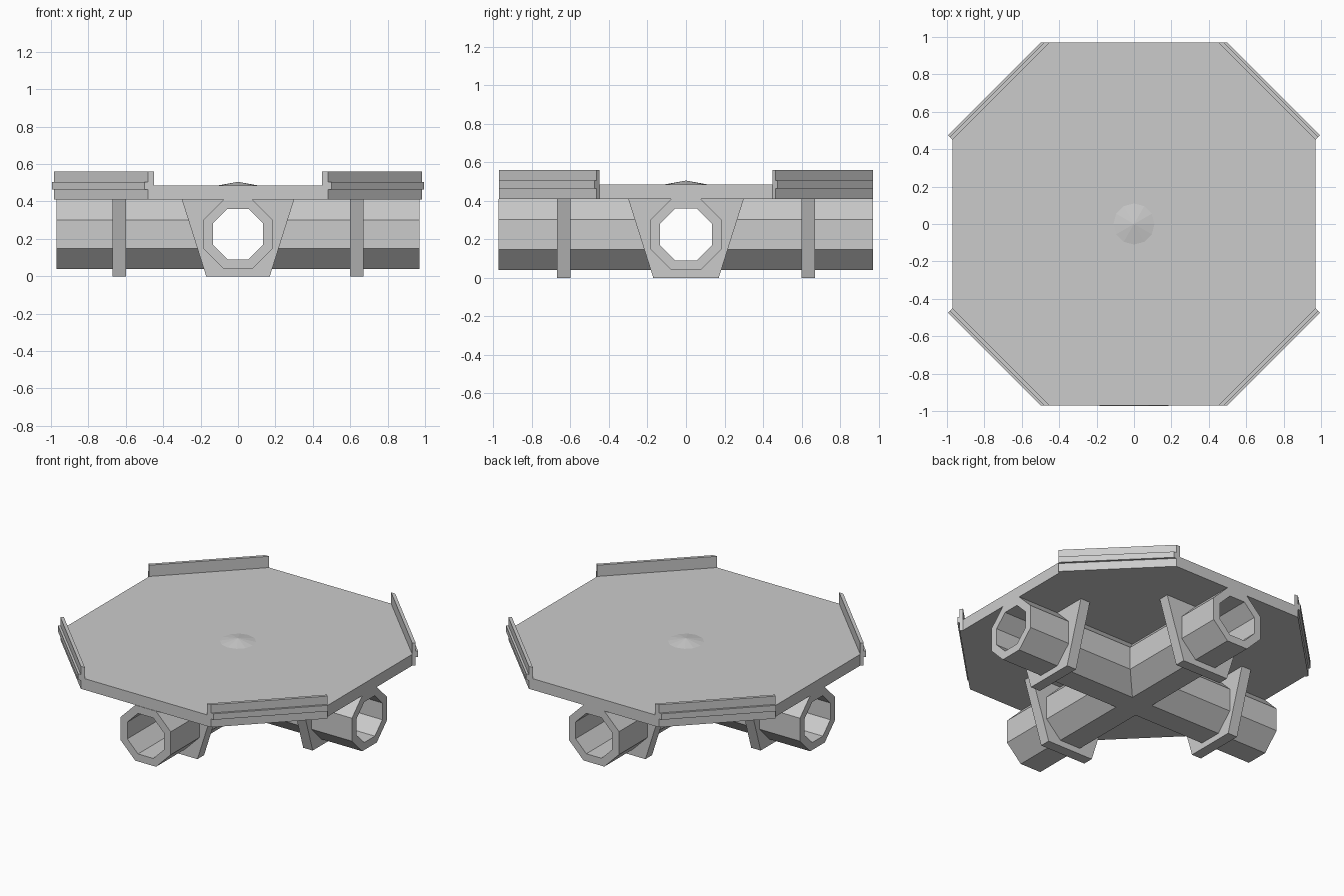
import bpy, bmesh, math
from mathutils import Vector

if "Cube" in bpy.data.objects:
    bpy.data.objects.remove(bpy.data.objects["Cube"])


def prism(name, base, offset):
    """Extrude a closed polygon of 3D points along offset."""
    bm = bmesh.new()
    off = Vector(offset)
    a = [bm.verts.new(p) for p in base]
    b = [bm.verts.new(Vector(p) + off) for p in base]
    bm.faces.new(a)
    bm.faces.new(b[::-1])
    n = len(a)
    for i in range(n):
        bm.faces.new((a[i], b[i], b[(i + 1) % n], a[(i + 1) % n]))
    bmesh.ops.recalc_face_normals(bm, faces=bm.faces)
    me = bpy.data.meshes.new(name)
    bm.to_mesh(me)
    bm.free()
    ob = bpy.data.objects.new(name, me)
    bpy.context.collection.objects.link(ob)
    return ob


def place(axis, u, t, z):
    # t runs along the tube axis, u across it
    return (t, u, z) if axis == 'x' else (u, t, z)


def tube(name, axis, apothem, start, end):
    r = apothem / math.cos(math.pi / 8)
    pts = []
    for i in range(8):
        a = math.pi / 8 + i * math.pi / 4
        pts.append(place(axis, r * math.cos(a), start, 0.225 + r * math.sin(a)))
    return prism(name, pts, place(axis, 0, end - start, 0))


def boolean(ob, other, op):
    m = ob.modifiers.new(op, 'BOOLEAN')
    m.operation, m.object, m.solver = op, other, 'EXACT'
    bpy.context.view_layer.objects.active = ob
    bpy.ops.object.modifier_apply(modifier=m.name)


# Crossed octagonal pipes, hollowed right through
bores = {ax: tube('bore_' + ax, ax, 0.135, -1.2, 1.2) for ax in 'xy'}
pipes = tube('crossed_pipes', 'x', 0.185, -0.97, 0.97)
other = tube('pipe_y', 'y', 0.185, -0.973, 0.97)
boolean(pipes, other, 'UNION')
bpy.data.objects.remove(other)
for bore in bores.values():
    boolean(pipes, bore, 'DIFFERENCE')

# Tapered support brackets around each pipe arm
for ax in 'xy':
    for side, t in (('neg', -0.67), ('pos', 0.60)):
        prof = [(-0.3, 0.41), (-0.17, 0), (0.17, 0), (0.3, 0.41)]
        br = prism(f'bracket_{ax}_{side}', [place(ax, u, t, z) for u, z in prof],
                   place(ax, 0, 0.07, 0))
        boolean(br, bores[ax], 'DIFFERENCE')
for bore in bores.values():
    bpy.data.objects.remove(bore)

# Octagonal deck
e, c = 0.97, 0.45
deck = [(c, -e), (e, -c), (e, c), (c, e), (-c, e), (-e, c), (-e, -c), (-c, -e)]
prism('deck', [(x, y, 0.41) for x, y in deck], (0, 0, 0.075))

# Corner rails with a raised outer band
rail = [(0.45, 0.97), (0.48, 0.97), (0.985, 0.465), (0.97, 0.45)]
band = [(0.48, 0.97), (0.50, 0.97), (0.995, 0.475), (0.985, 0.465)]
for sx in (-1, 1):
    for sy in (-1, 1):
        tag = ('back' if sy > 0 else 'front') + ('_right' if sx > 0 else '_left')
        prism('rail_' + tag, [(sx * x, sy * y, 0.41) for x, y in rail], (0, 0, 0.15))
        prism('rail_band_' + tag, [(sx * x, sy * y, 0.465) for x, y in band], (0, 0, 0.04))

# Shallow cap in the middle of the deck
bpy.ops.mesh.primitive_cone_add(vertices=12, radius1=0.11, radius2=0, depth=0.02,
                                location=(0, 0, 0.495))
bpy.context.object.name = 'centre_cap'
